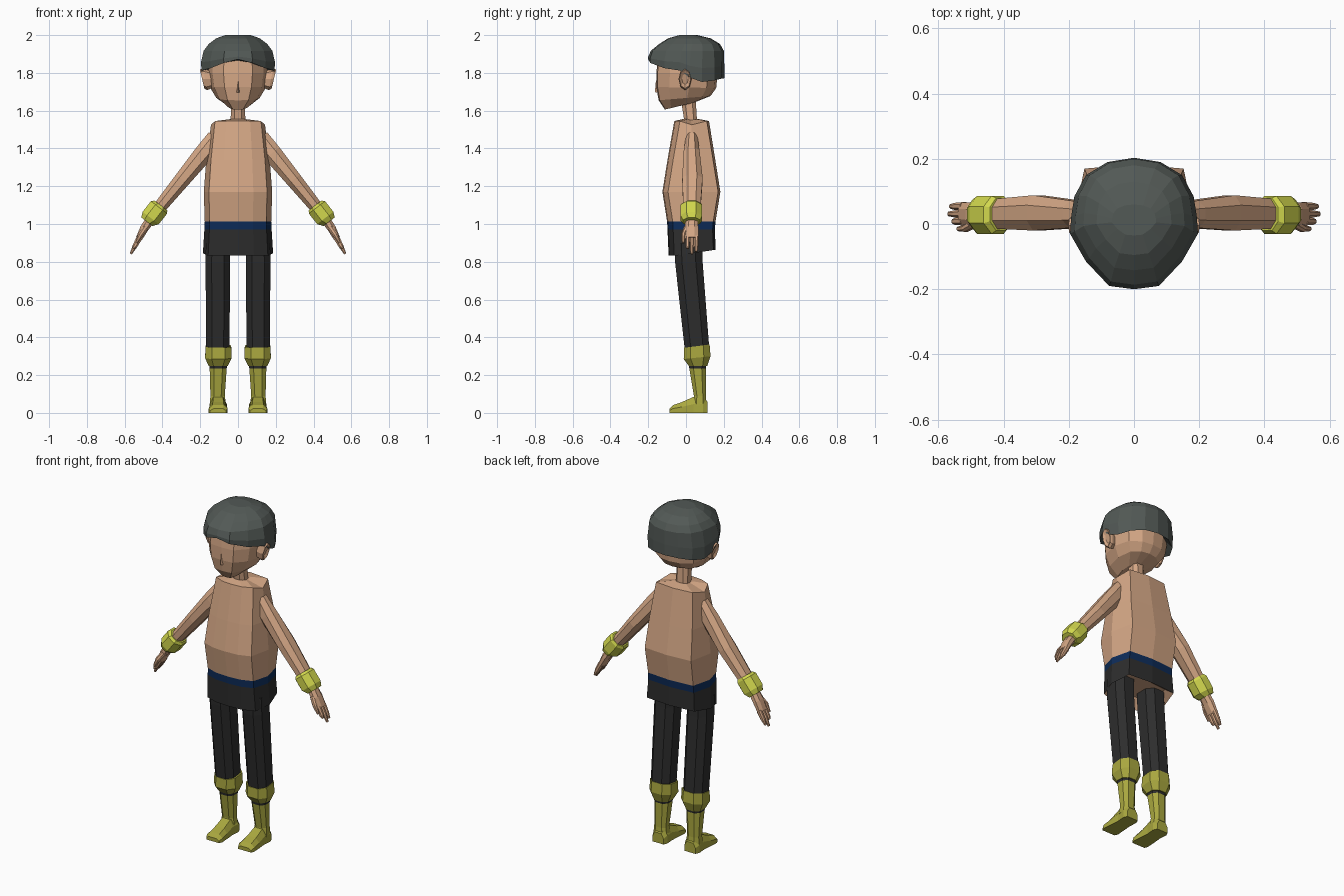
import bpy, bmesh, math
from mathutils import Vector

if "Cube" in bpy.data.objects:
    bpy.data.objects.remove(bpy.data.objects["Cube"])

COL = {
    "skin": (0.66, 0.385, 0.235), "dark_grey": (0.085, 0.10, 0.092),
    "black": (0.026, 0.026, 0.026), "navy": (0.004, 0.025, 0.10),
    "olive": (0.40, 0.39, 0.05), "lime": (0.64, 0.68, 0.075),
}
MATS = {}
for key, c in COL.items():
    MATS[key] = bpy.data.materials.new(key)
    MATS[key].diffuse_color = (*c, 1)


def loft(name, rings, bands, mirror=False, cap0=True, cap1=True):
    """Skin a stack of equal-length rings; bands = one colour or one per gap."""
    if isinstance(bands, str):
        bands = [bands] * (len(rings) - 1)
    names = list(dict.fromkeys(bands))
    bm = bmesh.new()
    vs = [[bm.verts.new(p) for p in r] for r in rings]
    n = len(rings[0])
    for i, b in enumerate(bands):
        for k in range(n):
            f = bm.faces.new((vs[i][k], vs[i][(k + 1) % n],
                              vs[i + 1][(k + 1) % n], vs[i + 1][k]))
            f.material_index = names.index(b)
    if cap0:
        bm.faces.new(vs[0][::-1]).material_index = names.index(bands[0])
    if cap1:
        bm.faces.new(vs[-1]).material_index = names.index(bands[-1])
    bmesh.ops.recalc_face_normals(bm, faces=bm.faces)
    me = bpy.data.meshes.new(name)
    bm.to_mesh(me)
    bm.free()
    ob = bpy.data.objects.new(name, me)
    bpy.context.collection.objects.link(ob)
    for m in names:
        me.materials.append(MATS[m])
    if mirror:
        ob.modifiers.new("mirror", "MIRROR").use_mirror_merge = False
    return ob


def sym(half):
    """Close a half outline (x >= 0, first and last on the centre line)."""
    return half + [(-x, y, z) for x, y, z in half[-2:0:-1]]


def oct_ring(x0, x1, y0, y1, zf, zb=None, c=0.25):
    """Chamfered box outline, height running from zf (front) to zb (back)."""
    zb = zf if zb is None else zb
    dx, dy = (x1 - x0) * c, (y1 - y0) * c
    pts = [(x0 + dx, y0), (x1 - dx, y0), (x1, y0 + dy), (x1, y1 - dy),
           (x1 - dx, y1), (x0 + dx, y1), (x0, y1 - dy), (x0, y0 + dy)]
    return [(x, y, zf + (zb - zf) * (y - y0) / (y1 - y0)) for x, y in pts]


# torso with belt and hem
def body(hw, y0, y1, zf, zs, zb):
    ym = (y0 + y1) / 2
    return sym([(0, y0, zf), (.45 * hw, y0 + .005, zf), (.85 * hw, y0 + .03, zf),
                (hw, ym, zs), (.84 * hw, y1 - .012, zb), (0, y1, zb)])


loft("torso", [
    body(.15, -.06, .12, .89, .89, .89),
    body(.186, -.092, .157, .832, .845, .862),
    body(.178, -.098, .153, .97, .97, .97),
    body(.176, -.100, .156, 1.012, 1.012, 1.012),
    body(.181, -.125, .182, 1.17, 1.17, 1.17),
    body(.168, -.098, .155, 1.34, 1.34, 1.34),
    body(.143, -.062, .122, 1.545, 1.525, 1.545),
    body(.05, -.02, .07, 1.555, 1.55, 1.555),
], ["skin", "black", "navy", "skin", "skin", "skin", "skin"])

# neck
loft("neck", [oct_ring(-.04, .04, -.005, .06, 1.52), oct_ring(-.035, .035, -.03, .05, 1.68)], "skin")


# head
def skull(hw, y0, y1, zf, zb):
    ym = y0 + .55 * (y1 - y0)
    d = y1 - y0
    half = [(0, y0), (.48 * hw, y0 + .02 * d), (.85 * hw, y0 + .22 * d), (hw, ym),
            (.85 * hw, y1 - .16 * d), (.45 * hw, y1 - .03 * d), (0, y1)]
    return sym([(x, y, zf + (zb - zf) * (y - y0) / d) for x, y in half])


loft("head", [skull(.055, -.112, .04, 1.606, 1.642), skull(.115, -.145, .13, 1.655, 1.678),
              skull(.148, -.157, .16, 1.725, 1.72), skull(.16, -.157, .168, 1.80, 1.80),
              skull(.155, -.15, .165, 1.87, 1.87), skull(.12, -.10, .12, 1.94, 1.94)], "skin")
loft("nose", [[(-.010, -.150, 1.695), (.010, -.150, 1.695), (0, -.165, 1.698)],
              [(-.003, -.150, 1.76), (.003, -.150, 1.76), (0, -.159, 1.76)]], "skin")

# ears: flattened discs leaning outward
def ear_ring(x, r, lean):
    return [(x + lean * math.sin(a), -.005 + .6 * r * math.cos(a), 1.767 + r * math.sin(a))
            for a in [k * math.pi / 4 for k in range(8)]]


loft("ears", [ear_ring(.14, .045, .01), ear_ring(.175, .058, .012),
              ear_ring(.19, .05, .012), ear_ring(.18, .028, .008)], "skin", mirror=True)

# cap: the rim is low behind the ears and arched over the face
RIM = [(0, -.2, 1.872), (.075, -.19, 1.853), (.145, -.115, 1.825), (.193, -.03, 1.812),
       (.190, .02, 1.775), (.180, .085, 1.752), (.145, .15, 1.76), (.08, .19, 1.77), (0, .203, 1.772)]


def cap_ring(hw, y0, y1, z, mix=1.0):
    """Rim outline rescaled to a half width and a y range, at height z."""
    return sym([(x / .193 * hw, y0 + (y + .2) / .403 * (y1 - y0), z * mix + rz * (1 - mix))
                for x, y, rz in RIM])


loft("cap", [cap_ring(.150, -.145, .155, 1.86, .5), sym(RIM),
             cap_ring(.196, -.2, .203, 1.90, .5), cap_ring(.182, -.186, .200, 1.917),
             cap_ring(.155, -.142, .180, 1.953), cap_ring(.115, -.095, .13, 1.983),
             cap_ring(.068, -.035, .06, 2.0)], "dark_grey", cap0=False)


# arms and hands: rings across a sloping axis
def limb_ring(x, z, w, y0, y1, d=(.607, -.795), c=.28):
    """Ring centred at (x, z), w thick across the axis d."""
    d = Vector(d).normalized()
    nx, nz = -d.y, d.x
    return [(x + u * nx, y, z + u * nz) for u, y, _ in oct_ring(-w / 2, w / 2, y0, y1, 0, c=c)]


loft("arms", [limb_ring(.115, 1.455, .10, .0, .06), limb_ring(.18, 1.375, .10, -.012, .072),
              limb_ring(.295, 1.235, .085, -.02, .088), limb_ring(.405, 1.10, .07, -.015, .078),
              limb_ring(.45, 1.045, .06, -.01, .07)], "skin", mirror=True)
loft("wrist_cuffs", [limb_ring(.408, 1.098, .085, -.02, .08), limb_ring(.418, 1.088, .108, -.03, .086),
                     limb_ring(.462, 1.032, .108, -.03, .086), limb_ring(.482, 1.012, .075, -.015, .075)],
     "lime", mirror=True)
HD = (.515, -.857)
loft("palms", [limb_ring(.46, 1.03, .05, .0, .06, HD), limb_ring(.497, .975, .045, -.008, .066, HD),
               limb_ring(.525, .922, .034, -.004, .066, HD)], "skin", mirror=True)
for i, (y, tip) in enumerate([(-.003, .87), (.020, .842), (.043, .855)]):
    loft("fingers_%d" % (i + 1),
         [limb_ring(.520, .93, .032, y, y + .024, HD),
          limb_ring(.545, .885, .026, y, y + .022, HD),
          limb_ring(.548 + (.885 - tip) * .45, tip, .012, y + .004, y + .018, HD)], "skin", mirror=True)
loft("thumbs", [limb_ring(.487, .985, .03, -.010, .02, HD), limb_ring(.515, .945, .028, -.024, -.002, HD),
                limb_ring(.538, .90, .014, -.022, -.008, HD)], "skin", mirror=True)

# trouser legs
loft("trouser_legs", [oct_ring(.040, .170, -.062, .085, .90), oct_ring(.042, .172, -.058, .088, .80),
                      oct_ring(.045, .168, -.005, .125, .32)], "black", mirror=True)

# boots: turned-down top, dark strap, shaft
loft("boot_tops", [oct_ring(.036, .172, -.010, .125, .345, .362), oct_ring(.034, .174, -.012, .130, .285, .30),
                   oct_ring(.055, .155, .015, .112, .248)], "olive", mirror=True)
loft("boot_shafts", [oct_ring(.058, .152, .015, .107, .25), oct_ring(.060, .150, .018, .105, .234),
                     oct_ring(.070, .146, .042, .105, .09), oct_ring(.062, .150, .035, .110, .04)],
     ["black", "olive", "olive"], mirror=True)


# feet: cross-sections from heel to toe
def foot_ring(y, hw, top, bottom=0.0):
    return [(.105 - hw, y, bottom), (.105 + hw, y, bottom), (.105 + hw, y, top * .55),
            (.105 + hw * .6, y, top), (.105 - hw * .6, y, top), (.105 - hw, y, top * .55)]


loft("feet", [foot_ring(.113, .036, .06), foot_ring(.09, .046, .085), foot_ring(.04, .042, .085),
              foot_ring(-.02, .047, .058), foot_ring(-.068, .05, .042), foot_ring(-.088, .042, .022)],
     "olive", mirror=True)

for m in bpy.data.materials:
    if m.users and not m.is_grease_pencil:
        m.use_nodes = True
        m.node_tree.nodes["Principled BSDF"].inputs["Base Color"].default_value = m.diffuse_color
